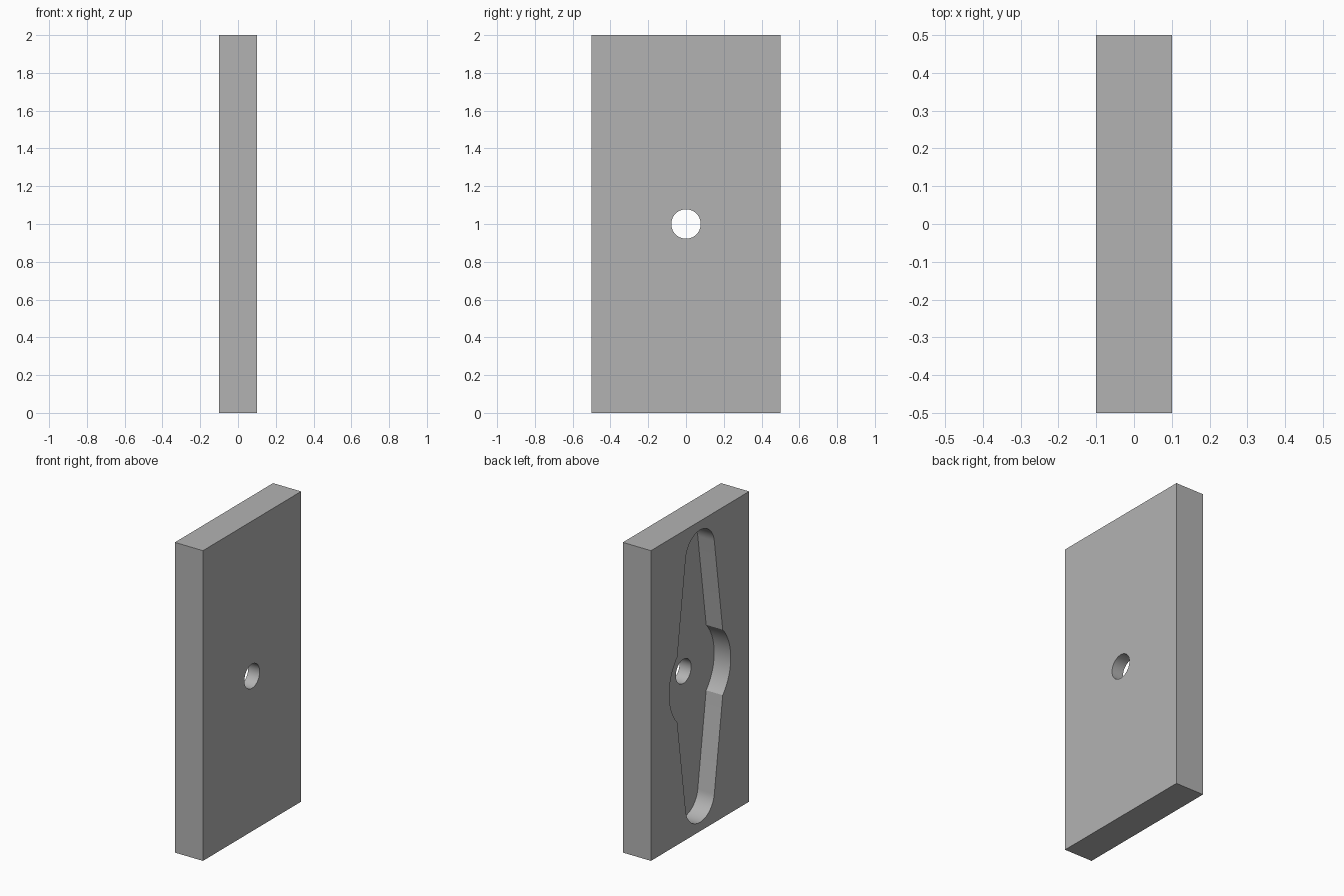
import bpy
import bmesh
from math import sin, cos, pi, asin, atan2, hypot, radians

cube = bpy.data.objects.get("Cube")
if cube:
    bpy.data.objects.remove(cube, do_unlink=True)

# Slab sizes
THICK, WIDTH, HEIGHT = 0.2, 1.0, 2.0
MID = HEIGHT / 2
POCKET_DEPTH = 0.118
HOLE_R = 0.078

# Pocket: a round hub with two tapered, round-ended arms
HUB_R, TIP_R, TIP_OFFSET = 0.313, 0.147, 0.795
CORNER_Y, CORNER_Z = 0.23, 0.21

grey = bpy.data.materials.new("plain_grey")
grey.use_nodes = True
colour = (0.45, 0.45, 0.45, 1)
grey.diffuse_color = colour
grey.node_tree.nodes["Principled BSDF"].inputs["Base Color"].default_value = colour


def arc(cz, r, a0, a1, n):
    """Points (y, z) along an arc centred on y = 0."""
    steps = [a0 + (a1 - a0) * i / n for i in range(n + 1)]
    return [(r * cos(a), cz + r * sin(a)) for a in steps]


def prism(name, outline, x0, x1):
    """Extrude a (y, z) outline from x0 to x1."""
    bm = bmesh.new()
    face = bm.faces.new([bm.verts.new((x0, y, z)) for y, z in outline])
    moved = bmesh.ops.extrude_face_region(bm, geom=[face])["geom"]
    verts = [v for v in moved if isinstance(v, bmesh.types.BMVert)]
    bmesh.ops.translate(bm, verts=verts, vec=(x1 - x0, 0, 0))
    bmesh.ops.recalc_face_normals(bm, faces=bm.faces)
    mesh = bpy.data.meshes.new(name)
    bm.to_mesh(mesh)
    bm.free()
    mesh.materials.append(grey)
    obj = bpy.data.objects.new(name, mesh)
    bpy.context.collection.objects.link(obj)
    return obj


def cut(target, cutter):
    """Subtract the cutter for good and remove it."""
    mod = target.modifiers.new("cut", "BOOLEAN")
    mod.operation = "DIFFERENCE"
    mod.solver = "EXACT"
    mod.object = cutter
    bpy.context.view_layer.objects.active = target
    bpy.ops.object.modifier_apply(modifier=mod.name)
    bpy.data.objects.remove(cutter, do_unlink=True)


# Slab
w = WIDTH / 2
slab = prism("slab", [(-w, 0), (w, 0), (w, HEIGHT), (-w, HEIGHT)],
             -THICK / 2, THICK / 2)

# Pocket outline: hub side arc, then tip arc, repeated by half turn
hub = atan2(CORNER_Z, CORNER_Y)
rise, run = TIP_OFFSET - CORNER_Z, CORNER_Y
reach = hypot(rise, run)
tangent = atan2(-rise, run) + pi / 2 - asin(TIP_R / reach)
half = arc(0, HUB_R, -hub, hub, 24)
half += arc(TIP_OFFSET, TIP_R, tangent, pi - tangent, 32)
outline = half + [(-y, -z) for y, z in half]
pocket = prism("pocket_cutter", [(y, z + MID) for y, z in outline],
               -THICK, -THICK / 2 + POCKET_DEPTH)
cut(slab, pocket)

# Through hole
hole = prism("hole_cutter", arc(MID, HOLE_R, 0, 2 * pi, 48)[:-1], -THICK, THICK)
cut(slab, hole)

bpy.ops.object.select_all(action="DESELECT")
slab.select_set(True)
bpy.context.view_layer.objects.active = slab
bpy.ops.object.shade_smooth_by_angle(angle=radians(25))
